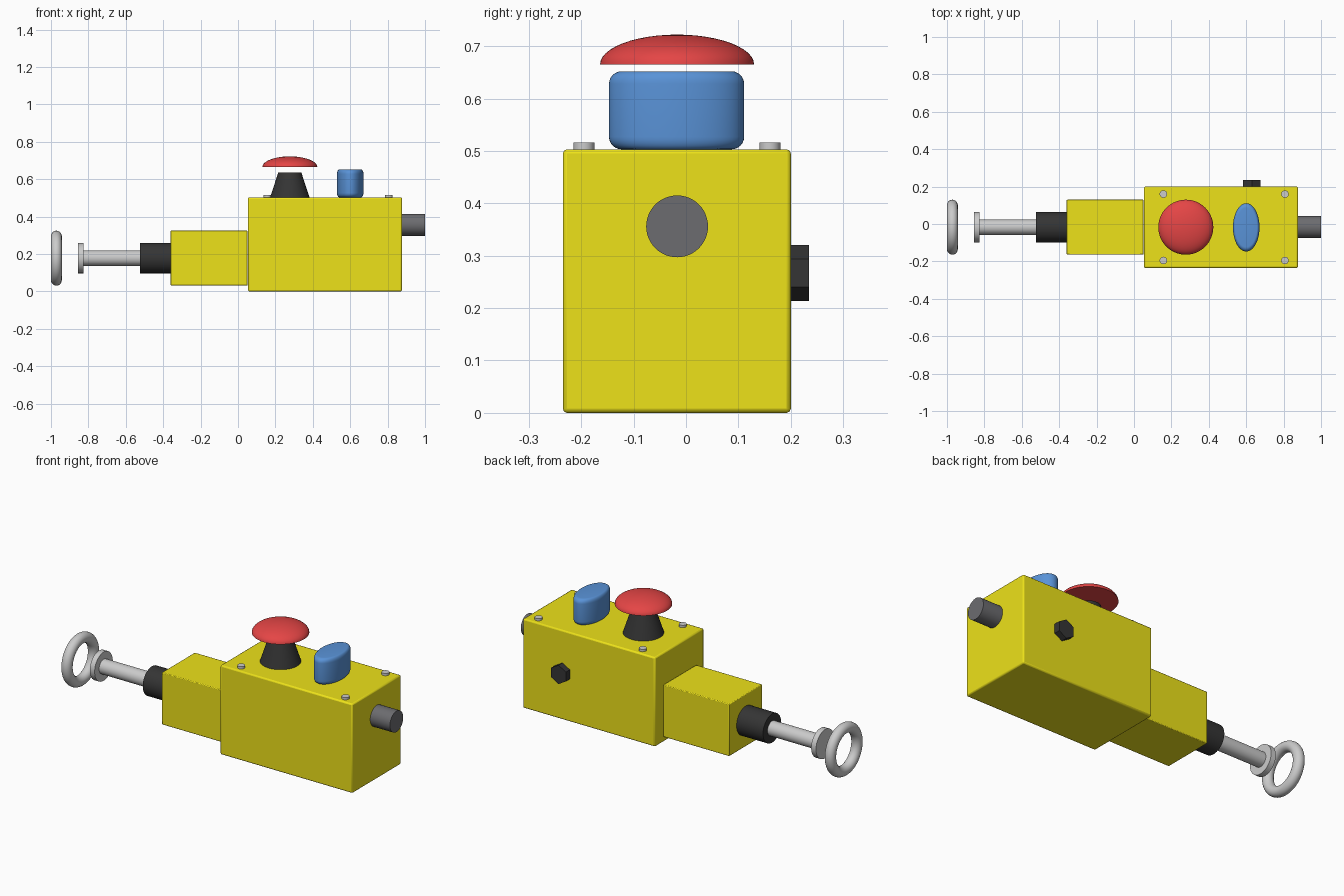
import bpy, bmesh
from math import pi, cos, sin, radians
from mathutils import Matrix

if "Cube" in bpy.data.objects:
    bpy.data.objects.remove(bpy.data.objects["Cube"])

YC = -0.017   # shared centre line in y
ZC = 0.178    # height of the plunger axis


def material(name, rgb):
    m = bpy.data.materials.new(name)
    m.diffuse_color = (*rgb, 1)
    m.use_nodes = True
    m.node_tree.nodes["Principled BSDF"].inputs["Base Color"].default_value = m.diffuse_color
    return m


yellow = material("yellow", (0.85, 0.76, 0.01))
red = material("red", (0.78, 0.06, 0.06))
blue = material("blue", (0.10, 0.29, 0.68))
black = material("black", (0.035, 0.035, 0.035))
dark = material("dark_grey", (0.15, 0.15, 0.16))

ROT = {'x': Matrix.Rotation(pi / 2, 4, 'Y'),
       'y': Matrix.Rotation(-pi / 2, 4, 'X'),
       'z': Matrix.Identity(4)}


def finish(ob, name, mat=None, bevel=0, segments=2, smooth=True):
    ob.name = name
    if mat:
        ob.data.materials.append(mat)
    if bevel:
        b = ob.modifiers.new("bevel", 'BEVEL')
        b.width, b.segments, b.limit_method = bevel, segments, 'ANGLE'
    if smooth:
        bpy.ops.object.select_all(action='DESELECT')
        ob.select_set(True)
        bpy.context.view_layer.objects.active = ob
        bpy.ops.object.shade_smooth_by_angle(angle=radians(35))
    return ob


def box(name, lo, hi, mat, bevel):
    bpy.ops.mesh.primitive_cube_add(size=1)
    ob = bpy.context.object
    size = [b - a for a, b in zip(lo, hi)]
    mid = [(a + b) / 2 for a, b in zip(lo, hi)]
    ob.data.transform(Matrix.Translation(mid) @ Matrix.Diagonal((*size, 1)))
    return finish(ob, name, mat, bevel)


def cyl(name, axis, base, length, r1, r2=None, mat=None, sides=48):
    """Cylinder or cone that starts at base and runs along +axis."""
    bpy.ops.mesh.primitive_cone_add(vertices=sides, radius1=r1,
                                    radius2=r1 if r2 is None else r2, depth=length)
    ob = bpy.context.object
    ob.data.transform(Matrix.Translation(base) @ ROT[axis]
                      @ Matrix.Translation((0, 0, length / 2)))
    return finish(ob, name, mat)


def lathe(name, profile, centre, mat, sx=1, sy=1, sides=64):
    """Spin an (r, z) profile about z; its ends lie on the axis."""
    bm = bmesh.new()
    vs = [bm.verts.new((r, 0, z)) for r, z in profile]
    es = [bm.edges.new(p) for p in zip(vs, vs[1:])]
    bmesh.ops.spin(bm, geom=vs + es, cent=(0, 0, 0), axis=(0, 0, 1),
                   angle=2 * pi, steps=sides)
    bmesh.ops.remove_doubles(bm, verts=bm.verts, dist=1e-5)
    bmesh.ops.transform(bm, matrix=Matrix.Translation(centre)
                        @ Matrix.Diagonal((sx, sy, 1, 1)), verts=bm.verts)
    bmesh.ops.recalc_face_normals(bm, faces=bm.faces)
    me = bpy.data.meshes.new(name)
    bm.to_mesh(me)
    bm.free()
    ob = bpy.data.objects.new(name, me)
    bpy.context.collection.objects.link(ob)
    return finish(ob, name, mat)


# Housing and neck
box("housing", (0.053, -0.235, 0), (0.877, 0.2, 0.503), yellow, 0.008)
box("neck_housing", (-0.36, -0.164, 0.031), (0.051, 0.13, 0.325), yellow, 0.004)

# Plunger: collar, rod, end disc and pull ring
cyl("rod_collar", 'x', (-0.525, YC, ZC), 0.17, 0.081, mat=black)
cyl("pull_rod", 'x', (-0.83, YC, ZC), 0.31, 0.041)
cyl("rod_end_disc", 'x', (-0.855, YC, ZC), 0.03, 0.081)
bpy.ops.mesh.primitive_torus_add(major_radius=0.118, minor_radius=0.029,
                                 major_segments=64, minor_segments=20)
ring = bpy.context.object
ring.data.transform(Matrix.Translation((-0.971, YC, ZC)) @ ROT['x'])
finish(ring, "pull_ring")

# Stop button: tapered base and domed cap
cyl("button_base", 'z', (0.277, YC, 0.5), 0.135, 0.106, 0.062, mat=black)
dome = [(0, 0)] + [(0.147 * cos(a), 0.057 * sin(a))
                   for a in (pi / 2 * i / 12 for i in range(12))] + [(0, 0.057)]
lathe("button_cap", dome, (0.277, YC, 0.665), red)

# Elliptical reset knob with rounded rims
arc = [pi / 2 * i / 6 for i in range(7)]
R, B, H = 1.0, 0.19, 0.149   # unit radius, rim rounding, height
C = 0.024                    # vertical rounding
knob = ([(0, 0)] + [(R - B + B * sin(a), C - C * cos(a)) for a in arc]
        + [(R - B + B * cos(a), H - C + C * sin(a)) for a in arc] + [(0, H)])
lathe("reset_knob", knob, (0.6, -0.018, 0.503), blue, 0.071, 0.129)

# Lid screws
for i, x in enumerate((0.157, 0.807)):
    for j, y in enumerate((-0.195, 0.16)):
        cyl(f"lid_screw_{i}{j}", 'z', (x, y, 0.49), 0.026, 0.02, sides=32)

# Cable gland and hexagonal plug
cyl("cable_gland", 'x', (0.87, YC, 0.356), 0.13, 0.059, mat=dark)
cyl("hex_plug", 'y', (0.63, 0.195, 0.267), 0.04, 0.053, mat=black, sides=6)
